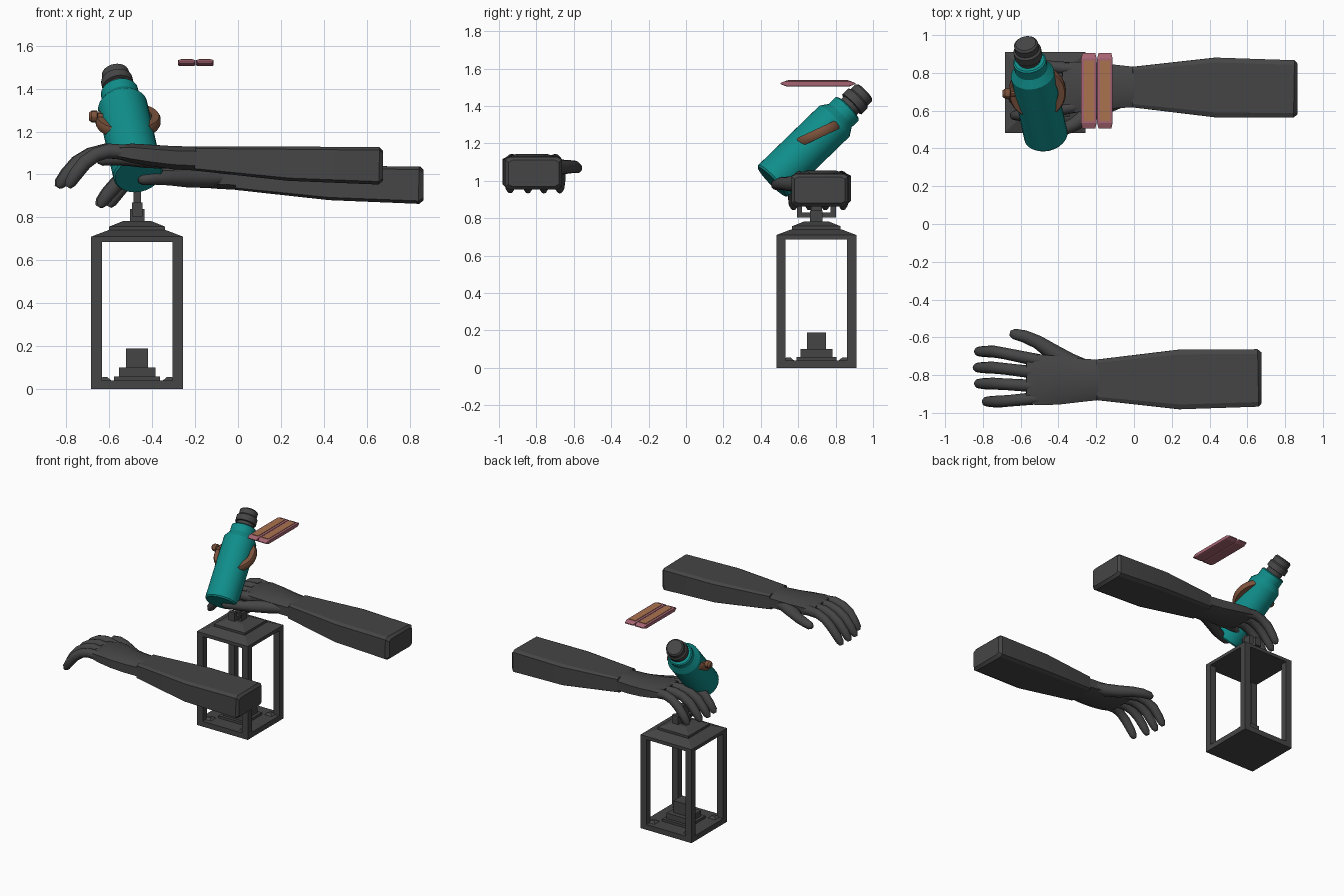
import bpy, bmesh, math
from mathutils import Vector, Matrix

cube = bpy.data.objects.get("Cube")
if cube:
    bpy.data.objects.remove(cube)


def material(name, rgb):
    m = bpy.data.materials.new(name)
    m.use_nodes = True
    m.diffuse_color = (*rgb, 1)
    m.node_tree.nodes["Principled BSDF"].inputs["Base Color"].default_value = (*rgb, 1)
    return m


GREY = material("dark grey", (0.06, 0.06, 0.06))
TEAL = material("teal", (0.005, 0.27, 0.255))
BROWN = material("leather brown", (0.2, 0.085, 0.045))
PINK = material("dusty pink", (0.38, 0.13, 0.17))
TAN = material("tan", (0.4, 0.17, 0.08))


def finish(name, bm, mat, matrix=None, smooth=None):
    if matrix:
        bm.transform(matrix)
    bmesh.ops.recalc_face_normals(bm, faces=bm.faces)
    mesh = bpy.data.meshes.new(name)
    bm.to_mesh(mesh)
    bm.free()
    mesh.materials.append(mat)
    if smooth:
        mesh.shade_smooth()
        mesh.set_sharp_from_angle(angle=math.radians(smooth))
    ob = bpy.data.objects.new(name, mesh)
    bpy.context.collection.objects.link(ob)
    return ob


def skin(bm, rings, capped=True):
    loops = [[bm.verts.new(p) for p in ring] for ring in rings]
    n = len(loops[0])
    for a, b in zip(loops, loops[1:]):
        for i in range(n):
            j = (i + 1) % n
            bm.faces.new((a[i], a[j], b[j], b[i]))
    if capped:
        bm.faces.new(loops[0])
        bm.faces.new(loops[-1])


def round_profile(n=12):
    return [(math.cos(i * math.tau / n), math.sin(i * math.tau / n)) for i in range(n)]


def box_profile(c):
    return [(1, 1 - c), (1 - c, 1), (c - 1, 1), (-1, 1 - c),
            (-1, c - 1), (c - 1, -1), (1 - c, -1), (1, c - 1)]


def tube(name, stations, profile, mat, matrix=None, smooth=None):
    """Sweep a profile through stations of (x, y, z, half width, half height)."""
    pts = [Vector(s[:3]) for s in stations]
    rings = []
    for i, s in enumerate(stations):
        t = (pts[min(i + 1, len(pts) - 1)] - pts[max(i - 1, 0)]).normalized()
        side = t.cross(Vector((0, 0, 1))).normalized()
        up = side.cross(t)
        rings.append([pts[i] + side * u * s[3] + up * v * s[4] for u, v in profile])
    bm = bmesh.new()
    skin(bm, rings)
    return finish(name, bm, mat, matrix, smooth)


def lathe(name, outline, mat, matrix, n=24, closed=False):
    """Spin an outline of (radius, height) about z."""
    rings = [[(r * u, r * v, z) for u, v in round_profile(n)] for r, z in outline]
    bm = bmesh.new()
    skin(bm, rings + [rings[0]] if closed else rings, not closed)
    if closed:
        bmesh.ops.remove_doubles(bm, verts=bm.verts, dist=1e-5)
    return finish(name, bm, mat, matrix, 30)


def frustum(name, centre, z0, z1, h0, h1, mat=GREY):
    """Block with (x, y) half sizes at its bottom and top."""
    cx, cy = centre
    corners = [(-1, -1), (1, -1), (1, 1), (-1, 1)]
    bm = bmesh.new()
    skin(bm, [[(cx + u * h[0], cy + v * h[1], z) for u, v in corners]
              for z, h in ((z0, h0), (z1, h1))])
    return finish(name, bm, mat)


def block(name, centre, z0, z1, half, mat=GREY):
    return frustum(name, centre, z0, z1, half, half, mat)


# Forearms and hands: the second is the mirror of the first
def arm(side, matrix):
    tube(side + "_forearm", [
        (0.675, -0.815, 1.04, 0.135, 0.07), (0.655, -0.815, 1.04, 0.152, 0.087),
        (0.24, -0.823, 1.05, 0.158, 0.08), (-0.2, -0.825, 1.074, 0.107, 0.056)],
        box_profile(0.16), GREY, matrix, 25)
    tube(side + "_palm", [
        (-0.19, -0.825, 1.074, 0.107, 0.056), (-0.3, -0.828, 1.078, 0.116, 0.054),
        (-0.4, -0.828, 1.088, 0.128, 0.05), (-0.5, -0.825, 1.1, 0.134, 0.044),
        (-0.57, -0.825, 1.105, 0.128, 0.03)],
        box_profile(0.4), GREY, matrix, 50)
    # base y, tip y and reach of each finger
    fingers = {"index": (-0.725, -0.675, 0.98), "middle": (-0.79, -0.76, 1.0),
               "ring": (-0.86, -0.845, 0.98), "little": (-0.92, -0.94, 0.86)}
    path = [(0, 1.1, 0.036), (0.13, 1.11, 0.034), (0.2, 1.092, 0.033),
            (0.26, 1.055, 0.034), (0.31, 1.0, 0.032), (0.34, 0.96, 0.027), (0.352, 0.94, 0.014)]
    for label, (y0, y1, reach) in fingers.items():
        tube(side + "_" + label + "_finger",
             [(-0.49 - d * reach, y0 + (y1 - y0) * min(1, d / 0.25), z, r * 0.93, r)
              for d, z, r in path], round_profile(), GREY, matrix, 60)
    tube(side + "_thumb", [
        (-0.24, -0.76, 1.075, 0.035, 0.035), (-0.34, -0.728, 1.072, 0.045, 0.045),
        (-0.43, -0.68, 1.072, 0.045, 0.042), (-0.51, -0.625, 1.075, 0.036, 0.036),
        (-0.58, -0.595, 1.075, 0.033, 0.033), (-0.635, -0.582, 1.068, 0.028, 0.028),
        (-0.655, -0.578, 1.064, 0.014, 0.014)], round_profile(), GREY, matrix, 60)


arm("front", Matrix.Identity(4))
arm("back", Matrix.Translation((0.19, -0.1, -0.09)) @ Matrix.Diagonal((1, -1, 1, 1)))

# Lantern frame
C = (-0.47, 0.697)
block("lantern_floor", C, 0, 0.04, (0.214, 0.214))
block("lantern_ceiling", C, 0.685, 0.71, (0.214, 0.214))
for i, (u, v) in enumerate(((-1, -1), (1, -1), (1, 1), (-1, 1))):
    block(f"lantern_post_{i}", (C[0] + u * 0.189, C[1] + v * 0.189), 0.03, 0.69, (0.025, 0.025))
    # Small sloped corner inside the floor
    frustum(f"lantern_corner_{i}", (C[0] + u * 0.15, C[1] + v * 0.15), 0.04, 0.055,
            (0.03, 0.03), (0.012, 0.012))

# Lantern roof and candle
frustum("roof_slope", C, 0.71, 0.74, (0.214, 0.214), (0.135, 0.135))
block("roof_step", C, 0.74, 0.757, (0.13, 0.13))
frustum("roof_cap", C, 0.757, 0.783, (0.13, 0.13), (0.065, 0.065))
block("candle_tray", C, 0.04, 0.058, (0.107, 0.107))
block("candle_holder", C, 0.058, 0.1, (0.085, 0.085))
block("candle", C, 0.1, 0.19, (0.051, 0.051))

# Lantern handle
block("handle_base", C, 0.78, 0.84, (0.034, 0.034))
block("handle_stem", C, 0.84, 0.92, (0.018, 0.03))
block("handle_bar", C, 0.805, 0.83, (0.025, 0.1))
for v in (-1, 1):
    block("handle_end", (C[0], C[1] + v * 0.09), 0.805, 0.87, (0.025, 0.014))

# Tilted bottle with its cap
base, top = Vector((-0.465, 0.46, 0.995)), Vector((-0.573, 0.955, 1.475))
tilt = Matrix.Translation(base) @ (top - base).to_track_quat("Z", "Y").to_matrix().to_4x4()
lathe("bottle", [(0.108, 0), (0.116, 0.01), (0.116, 0.47), (0.088, 0.512),
                 (0.088, 0.565), (0.08, 0.572)], TEAL, tilt)
lathe("bottle_cap", [(0.06, 0.56), (0.06, 0.6), (0.074, 0.602), (0.074, 0.645),
                     (0.064, 0.655), (0.064, 0.69), (0.054, 0.7)], GREY, tilt)

# Leather ring around the bottle, with a side buckle
lean = Matrix.Translation((-0.512, 0.7, 1.25)) @ Matrix.Rotation(math.radians(25), 4, "X")
lathe("leather_ring", [(0.11, -0.025), (0.145, -0.025), (0.152, -0.012), (0.152, 0.012),
                       (0.145, 0.025), (0.11, 0.025)], BROWN, lean, 32, True)
sideways = Matrix.Translation((-0.64, 0.69, 1.27)) @ Matrix.Rotation(-math.pi / 2, 4, "Y")
lathe("buckle", [(0.014, -0.01), (0.014, 0.012), (0.027, 0.016), (0.027, 0.042),
                 (0.018, 0.055)], BROWN, sideways, 12)

# Pair of flat panels floating above
for name, x in (("right", -0.239), ("left", -0.154)):
    tube(name + "_panel", [(x, 0.505, 1.52, 0.034, 0.003), (x, 0.535, 1.52, 0.041, 0.015),
                           (x, 0.875, 1.52, 0.041, 0.015), (x, 0.905, 1.52, 0.034, 0.003)],
         box_profile(0.2), PINK)
    block(name + "_inlay", (x, 0.705), 1.533, 1.538, (0.027, 0.16), TAN)
